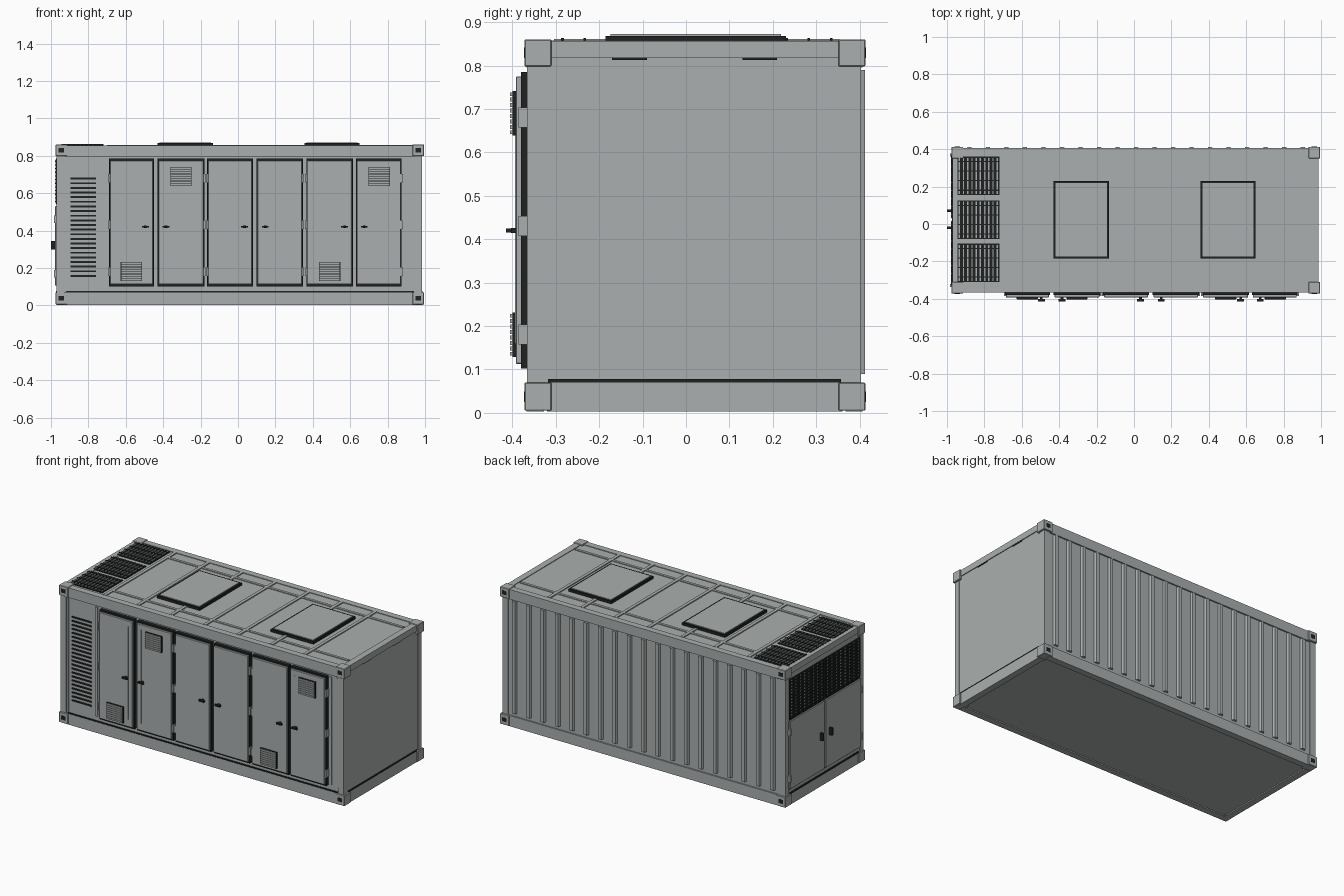
import bpy, bmesh


def material(name, rgb):
    m = bpy.data.materials.new(name)
    m.diffuse_color = (*rgb, 1)
    return m


GREY = material("painted grey", (0.40, 0.43, 0.425))
DARK = material("rubber black", (0.014, 0.016, 0.016))


def boxes(name, spans, mat, bevel=0):
    """One object from boxes given as (x0, x1, y0, y1, z0, z1)."""
    bm = bmesh.new()
    for x0, x1, y0, y1, z0, z1 in spans:
        v = bmesh.ops.create_cube(bm, size=1)["verts"]
        bmesh.ops.scale(bm, vec=(x1 - x0, y1 - y0, z1 - z0), verts=v)
        bmesh.ops.translate(bm, vec=((x0 + x1) / 2, (y0 + y1) / 2, (z0 + z1) / 2), verts=v)
    me = bpy.data.meshes.new(name)
    bm.to_mesh(me)
    bm.free()
    me.materials.append(mat)
    ob = bpy.data.objects.new(name, me)
    bpy.context.collection.objects.link(ob)
    if bevel:
        mod = ob.modifiers.new("bevel", "BEVEL")
        mod.width, mod.segments = bevel, 1
    return ob


def spread(a, b, n):
    """n centres filling the span a..b evenly."""
    return [a + (b - a) * (i + 0.5) / n for i in range(n)]


X0, X1, Y0, Y1 = -0.975, 0.995, -0.372, 0.413

# Container shell
boxes("body", [(-0.965, 0.982, -0.358, 0.398, 0.01, 0.852)], GREY)
boxes("corner_posts", [(x, x + 0.04, y, y + 0.035, 0.06, 0.81)
                       for x in (-0.97, 0.945) for y in (-0.366, 0.368)], GREY)
boxes("long_rails", [(-0.93, 0.95, y, y + 0.04, z0, z1)
                     for y in (-0.367, 0.367) for z0, z1 in ((0.003, 0.07), (0.795, 0.856))], GREY)
boxes("end_rails", [(x, x + 0.04, -0.32, 0.36, z0, z1)
                    for x in (-0.97, 0.947) for z0, z1 in ((0.003, 0.07), (0.818, 0.856))], GREY)

# Corner castings with dark lifting holes
corners, holes = [], []
for x0, x1, ex in ((X0, X0 + 0.062, X0), (X1 - 0.062, X1, X1)):
    for y0, y1, ey in ((Y0, Y0 + 0.062, Y0), (Y1 - 0.062, Y1, Y1)):
        for z0, z1 in ((0.005, 0.07), (0.798, 0.86)):
            corners.append((x0, x1, y0, y1, z0, z1))
            cx, cz = (x0 + x1) / 2, (z0 + z1) / 2
            holes.append((cx - 0.015, cx + 0.015, ey - 0.001, ey + 0.001, cz - 0.012, cz + 0.012))
boxes("corner_castings", corners, GREY, 0.002)
boxes("casting_holes", holes, DARK)

# Sill seals and small end tabs
boxes("sill_seals", [(-0.92, 0.94, -0.366, -0.35, 0.069, 0.076),
                     (0.97, 0.987, -0.318, 0.357, 0.069, 0.078),
                     (-0.972, -0.95, -0.318, 0.357, 0.069, 0.078)], DARK)
boxes("end_tabs", [(0.97, 0.986, y, y + 0.08, 0.813, 0.818) for y in (-0.17, 0.13)], DARK)

# Back wall ribs: tapered pressed profile
ribs = boxes("back_ribs", [(-0.88 + i * 0.099 - 0.019, -0.88 + i * 0.099 + 0.019, 0.39, 0.412, 0.09, 0.79)
                           for i in range(19)], GREY)
for v in ribs.data.vertices:
    if v.co.y > 0.4:
        i = round((v.co.x + 0.88) / 0.099)
        cx = -0.88 + i * 0.099
        v.co.x = cx + (v.co.x - cx) * 0.55

# Roof ridges
boxes("roof_ridges", [(x - 0.01, x + 0.01, -0.33, 0.37, 0.85, 0.858)
                      for x in (-0.69, -0.46, -0.23, 0.0, 0.23, 0.46, 0.69)]
      + [(-0.69, 0.94, y - 0.008, y + 0.008, 0.85, 0.857) for y in (-0.25, 0.29)], GREY)

# Roof hatches with dark surround
hatches = ((-0.43, -0.135), (0.355, 0.65))
boxes("hatch_seals", [(a, b, -0.185, 0.23, 0.85, 0.868) for a, b in hatches], DARK)
boxes("hatch_lids", [(a + 0.01, b - 0.01, -0.174, 0.219, 0.86, 0.872) for a, b in hatches], GREY)

# Roof grilles
grilles = ((-0.31, -0.105), (-0.08, 0.125), (0.155, 0.36))
boxes("roof_grille_beds", [(-0.945, -0.72, a, b, 0.85, 0.857) for a, b in grilles], DARK)
boxes("roof_grille_slats", [(x - 0.0035, x + 0.0035, a + 0.006, b - 0.006, 0.855, 0.861)
                            for a, b in grilles for x in spread(-0.945, -0.72, 10)], GREY)
boxes("roof_grille_bars", [(-0.945, -0.72, y - 0.003, y + 0.003, 0.855, 0.863)
                           for a, b in grilles for y in spread(a, b, 4)], DARK)

# Front doors: seal, leaf, raised centre panel
doors = ((-0.69, -0.45), (-0.43, -0.18), (-0.165, 0.08), (0.10, 0.347), (0.365, 0.615), (0.63, 0.875))
boxes("door_seals", [(a, b, -0.38, -0.355, 0.102, 0.785) for a, b in doors], DARK)
boxes("door_leaves", [(a + 0.005, b - 0.005, -0.392, -0.376, 0.113, 0.775) for a, b in doors], GREY, 0.002)
hinges, swages, pulls = [], [], []
for i, (a, b) in enumerate(doors):
    hinge_x, pull_x, swage_x = (a, b - 0.045, b - 0.035) if i % 2 == 0 else (b, a + 0.045, a + 0.035)
    for z in (0.18, 0.43, 0.68):
        hinges.append((hinge_x - 0.006, hinge_x + 0.006, -0.386, -0.36, z - 0.023, z + 0.023))
    swages.append((swage_x - 0.003, swage_x + 0.003, -0.394, -0.38, 0.16, 0.74))
    pulls.append((pull_x - 0.018, pull_x + 0.018, -0.415, -0.401, 0.415, 0.425))
    pulls.append((pull_x - 0.007, pull_x + 0.007, -0.403, -0.39, 0.414, 0.426))
boxes("door_hinges", hinges, GREY)
boxes("door_swages", swages, GREY)
boxes("door_handles", pulls, DARK)

# Louvred vents on the doors
vents = ((-0.57, 0.18), (0.49, 0.18), (-0.305, 0.69), (0.755, 0.69))
boxes("door_vent_boxes", [(x - 0.057, x + 0.057, -0.4, -0.385, z - 0.051, z + 0.051) for x, z in vents], DARK)
boxes("door_vent_slats", [(x - 0.054, x + 0.054, -0.405, -0.395, s - 0.0045, s + 0.0045)
                          for x, z in vents for s in spread(z - 0.05, z + 0.05, 8)], GREY)

# Front side panels and slotted intake
boxes("front_trim", [(-0.923, -0.917, -0.363, -0.35, 0.08, 0.79), (-0.73, -0.715, -0.366, -0.35, 0.105, 0.785),
                     (0.938, 0.944, -0.363, -0.35, 0.105, 0.785)], GREY)
boxes("intake_slots", [(-0.895, -0.76, -0.362, -0.355, z - 0.005, z + 0.005)
                       for z in spread(0.145, 0.69, 22)], DARK)
boxes("edge_hinge_strip", [(0.884, 0.9, -0.364, -0.355, 0.11, 0.78)], GREY)

# Left end: two louvre banks above a pair of doors
leaves = ((-0.33, 0.018), (0.03, 0.37))
boxes("end_louvre_beds", [(-0.972, -0.96, a, b, 0.54, 0.785) for a, b in leaves], DARK)
boxes("end_louvre_slats", [(-0.979, -0.968, a + 0.006, b - 0.006, z - 0.003, z + 0.003)
                           for a, b in leaves for z in spread(0.545, 0.78, 12)], DARK)
boxes("end_louvre_bars", [(-0.977, -0.968, y - 0.002, y + 0.002, 0.545, 0.78)
                          for a, b in leaves for y in spread(a, b, 8)], GREY)
boxes("end_door_gap", [(-0.97, -0.96, -0.335, 0.375, 0.1, 0.535)], DARK)
boxes("end_doors", [(-0.978, -0.962, a, b, 0.105, 0.53) for a, b in leaves], GREY, 0.002)
boxes("end_door_hinges", [(-0.983, -0.965, y - 0.008, y + 0.008, z - 0.02, z + 0.02)
                          for y in (-0.33, 0.37) for z in (0.17, 0.46)], GREY)
boxes("end_door_handles", [(-1.0, -0.975, y - 0.007, y + 0.007, 0.3, 0.345) for y in (-0.02, 0.07)], DARK)
